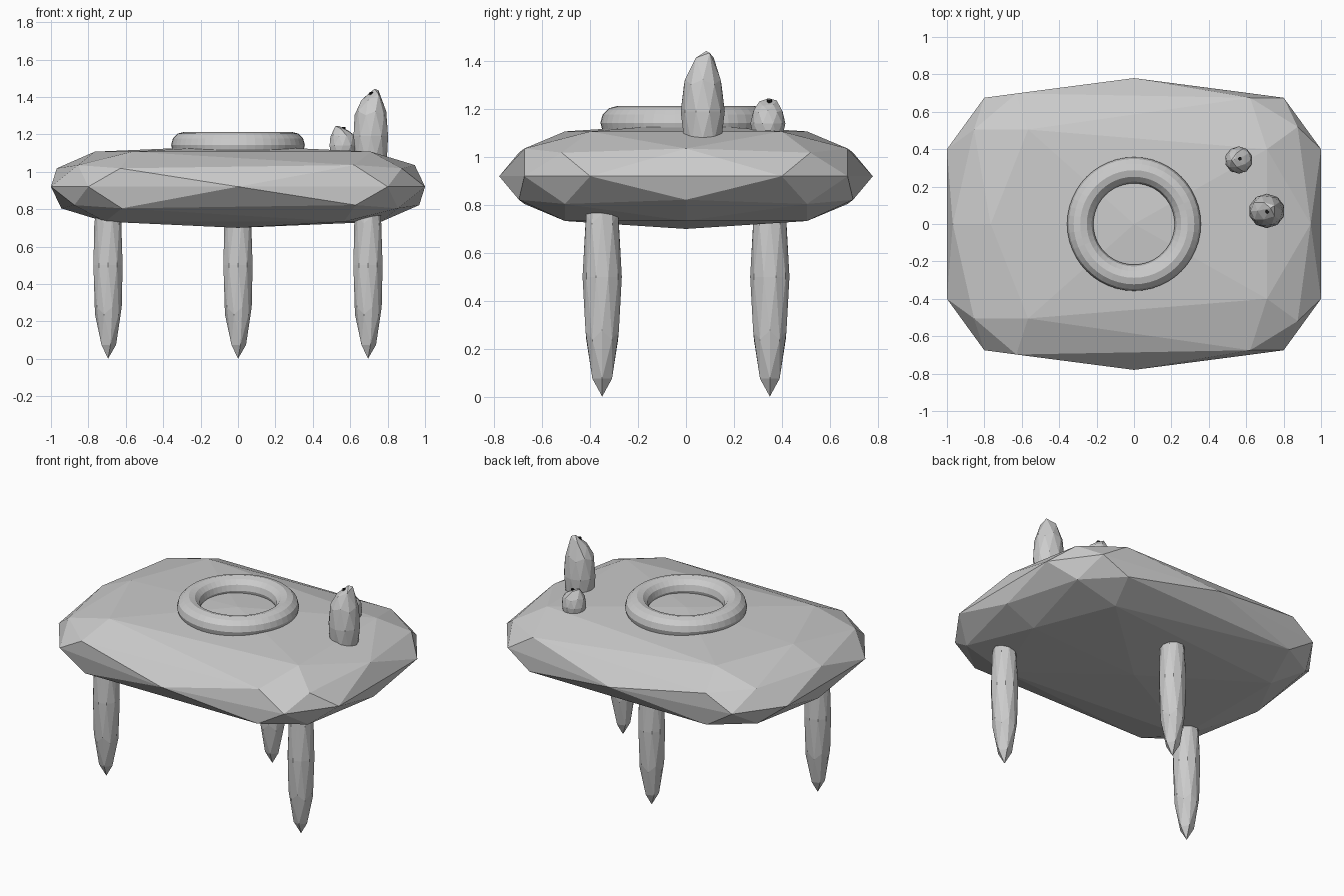
import bpy
from math import pi
from mathutils import Matrix

if "Cube" in bpy.data.objects:
    bpy.data.objects.remove(bpy.data.objects["Cube"])


def faceted(name, centre, scale, spread=(0, 0)):
    """Low-poly ball, stretched; spread pushes the quadrants apart to square it off."""
    bpy.ops.mesh.primitive_ico_sphere_add(subdivisions=2, radius=1, location=(0, 0, 0))
    ob = bpy.context.object
    ob.name = name
    ob.data.transform(Matrix.Rotation(pi, 4, 'Z'))
    for v in ob.data.vertices:
        for i in range(3):
            c = v.co[i]
            push = spread[i] if i < 2 and abs(c) > 0.01 else 0
            v.co[i] = c * scale[i] + (push if c > 0 else -push)
    ob.location = centre
    return ob


def wick(name, x, y, z0, z1):
    bpy.ops.mesh.primitive_cylinder_add(vertices=8, radius=0.01, depth=z1 - z0,
                                        location=(x, y, (z0 + z1) / 2))
    ob = bpy.context.object
    ob.name = name
    ob.data.materials.append(black)


def lean_top(ob, dx, dy, tilt):
    """Shift the crown sideways and tilt the shoulder facets towards it."""
    top = max(v.co.z for v in ob.data.vertices)
    for v in ob.data.vertices:
        if v.co.z > top * 0.95:
            v.co.x += dx
            v.co.y += dy
        elif v.co.z > top * 0.7:
            v.co.z += tilt * (v.co.x * dx + v.co.y * dy) / (dx * dx + dy * dy) ** 0.5


black = bpy.data.materials.new("black")
black.diffuse_color = (0.01, 0.01, 0.01, 1)
black.use_nodes = True
black.node_tree.nodes["Principled BSDF"].inputs["Base Color"].default_value = black.diffuse_color

# Stone slab
faceted("table_slab", (0, 0, 0.92), (0.55, 0.55, 0.22), (0.477, 0.23))

# Three pointed legs
for name, x, y in (("front_leg_left", -0.695, -0.35),
                   ("front_leg_right", 0.695, -0.35),
                   ("back_leg", 0, 0.35)):
    faceted(name, (x, y, 0.5), (0.082, 0.082, 0.5))

# Ring lying on the slab
bpy.ops.mesh.primitive_torus_add(major_radius=0.2875, minor_radius=0.07,
                                 major_segments=48, minor_segments=12,
                                 location=(0, 0, 1.143))
bpy.context.object.name = "table_ring"

# Melted candles with wicks
tall = faceted("tall_candle", (0.71, 0.07, 1.19), (0.097, 0.092, 0.253))
lean_top(tall, 0.02, 0.015, 0.6)
wick("tall_wick", 0.712, 0.066, 1.34, 1.425)

short = faceted("short_candle", (0.56, 0.342, 1.14), (0.074, 0.073, 0.105))
lean_top(short, -0.022, 0.004, 0.4)
wick("short_wick", 0.566, 0.349, 1.18, 1.24)
